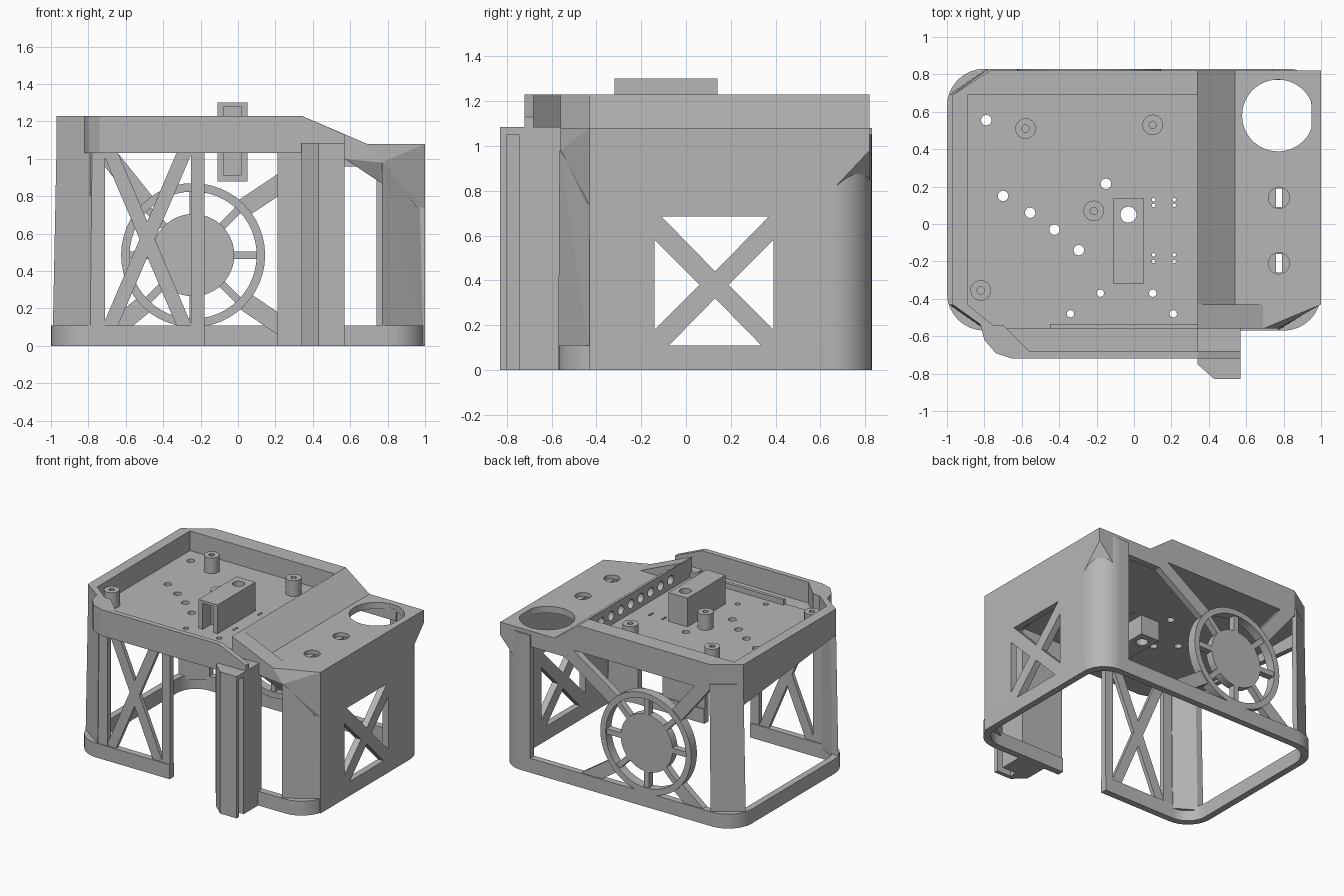
import bpy, bmesh, math
from mathutils import Vector

if "Cube" in bpy.data.objects:
    bpy.data.objects.remove(bpy.data.objects["Cube"])

gray = bpy.data.materials.new("plain gray")
gray.use_nodes = True
gray.diffuse_color = (0.47, 0.47, 0.47, 1)
gray.node_tree.nodes["Principled BSDF"].inputs["Base Color"].default_value = (0.47, 0.47, 0.47, 1)


def finish(name, bm):
    bmesh.ops.recalc_face_normals(bm, faces=bm.faces)
    me = bpy.data.meshes.new(name)
    bm.to_mesh(me)
    bm.free()
    me.materials.append(gray)
    ob = bpy.data.objects.new(name, me)
    bpy.context.collection.objects.link(ob)
    return ob


def prism(name, pts, axis, lo, hi):
    """Extrude a 2D outline along an axis."""
    put = {"x": lambda p, t: (t, p[0], p[1]),
           "y": lambda p, t: (p[0], t, p[1]),
           "z": lambda p, t: (p[0], p[1], t)}[axis]
    bm = bmesh.new()
    a = [bm.verts.new(put(p, lo)) for p in pts]
    b = [bm.verts.new(put(p, hi)) for p in pts]
    bm.faces.new(a)
    bm.faces.new(b[::-1])
    for i in range(len(pts)):
        j = (i + 1) % len(pts)
        bm.faces.new((a[i], a[j], b[j], b[i]))
    return finish(name, bm)


def hull(name, pts):
    bm = bmesh.new()
    for p in pts:
        bm.verts.new(p)
    res = bmesh.ops.convex_hull(bm, input=bm.verts)
    bmesh.ops.delete(bm, geom=[v for v in res["geom_interior"] if isinstance(v, bmesh.types.BMVert)], context="VERTS")
    bmesh.ops.dissolve_limit(bm, angle_limit=0.01, verts=bm.verts, edges=bm.edges)
    return finish(name, bm)


def box(name, x0, x1, y0, y1, z0, z1):
    return prism(name, [(x0, y0), (x1, y0), (x1, y1), (x0, y1)], "z", z0, z1)


def arc(c, r, a0, a1, n):
    return [(c[0] + r * math.cos(math.radians(a0 + (a1 - a0) * i / n)),
             c[1] + r * math.sin(math.radians(a0 + (a1 - a0) * i / n))) for i in range(n + 1)]


def disc(name, c, r, axis, lo, hi, n=24):
    return prism(name, arc(c, r, 0, 360, n)[:-1], axis, lo, hi)


def bar(name, a, b, w, axis, lo, hi):
    a, b = Vector(a), Vector(b)
    d = (b - a).normalized() * w / 2
    s = Vector((-d.y, d.x))
    return prism(name, [a + s, b + s, b - s, a - s], axis, lo, hi)


def cut(ob, cutters):
    """Subtract the cutters and bake the result."""
    for c in cutters:
        m = ob.modifiers.new("cut", "BOOLEAN")
        m.operation, m.solver, m.object = "DIFFERENCE", "EXACT", c
    dg = bpy.context.evaluated_depsgraph_get()
    me = bpy.data.meshes.new_from_object(ob.evaluated_get(dg))
    ob.modifiers.clear()
    ob.data = me
    for c in cutters:
        bpy.data.objects.remove(c)


def smooth(ob):
    bpy.ops.object.select_all(action="DESELECT")
    bpy.context.view_layer.objects.active = ob
    ob.select_set(True)
    bpy.ops.object.shade_smooth_by_angle()


def rounded(x0, x1, y0, y1, r):
    return (arc((x1 - r, y1 - r), r, 0, 90, 8) + arc((x0 + r, y1 - r), r, 90, 180, 8)
            + arc((x0 + r, y0 + r), r, 180, 270, 8) + arc((x1 - r, y0 + r), r, 270, 360, 8))


# Base ring, open at the front
base = prism("base_ring", rounded(-1, 1, -0.57, 0.83, 0.2), "z", 0, 0.11)
cut(base, [prism("c", rounded(-0.95, 0.95, -0.52, 0.78, 0.16), "z", -0.1, 0.3),
           box("c", -0.18, 0.21, -0.7, -0.4, -0.1, 0.3)])
smooth(base)

# Deck plate with its holes
deck = prism("deck_plate", [(1, -0.43), (1, 0.82), (-0.77, 0.82), (-0.97, 0.69), (-0.97, -0.43),
                            (-0.78, -0.56), (0.6, -0.56), (0.6, -0.43)], "z", 1.03, 1.08)
holes = [disc("c", (0.77, 0.58), 0.192, "z", 0.9, 1.2, 48), disc("c", (-0.03, 0.05), 0.043, "z", 0.8, 1.2)]
for p in [(-0.79, 0.555), (-0.70, 0.15), (-0.555, 0.06), (-0.425, -0.03), (-0.295, -0.14), (-0.15, 0.215)]:
    holes.append(disc("c", p, 0.028, "z", 0.9, 1.2, 16))
for p in [(-0.18, -0.37), (0.1, -0.37), (-0.34, -0.48), (0.21, -0.48)]:
    holes.append(disc("c", p, 0.02, "z", 0.9, 1.2, 12))
for x in (0.105, 0.215):
    for y in (0.13, 0.1, -0.165, -0.2):
        holes.append(disc("c", (x, y), 0.01, "z", 0.9, 1.2, 8))
for y in (0.14, -0.21):
    holes.append(disc("c", (0.775, y), 0.057, "z", 1.05, 1.2))
    holes.append(box("c", 0.76, 0.79, y - 0.05, y + 0.05, 0.9, 1.06))
cut(deck, holes)

# Tray rim, slanted side band and sloped step
prism("tray_rim", [(0.34, 0.82), (-0.77, 0.82), (-0.97, 0.69), (-0.97, -0.43), (-0.79, -0.56),
                   (-0.73, -0.56), (-0.89, -0.43), (-0.89, 0.69), (0.34, 0.69)], "z", 1.08, 1.23)
prism("side_band", [(-0.43, 1.03), (0.69, 0.92), (0.69, 1.08), (-0.43, 1.08)], "x", -0.97, -0.93)
step = prism("sloped_step", [(0.34, 1.08), (0.34, 1.23), (0.54, 1.08)], "y", -0.43, 0.82)
cut(step, [disc("c", (-0.3 + 0.12 * i, 1.15), 0.035, "x", 0.3, 0.39, 16) for i in range(8)])
prism("front_slope", [(0.34, 1.08), (0.34, 1.23), (0.69, 1.08)], "y", -0.56, -0.43)
box("front_ledge", -0.45, 0.34, -0.56, -0.535, 1.08, 1.12)

# Standoffs
for p in [(-0.58, 0.51), (0.10, 0.53), (-0.215, 0.07), (-0.82, -0.355)]:
    post = disc("standoff", p, 0.055, "z", 1.07, 1.2)
    cut(post, [disc("c", p, 0.02, "z", 1.1, 1.3, 12)])
    smooth(post)

# Central slotted block through the deck
block = box("center_block", -0.11, 0.05, -0.32, 0.14, 0.88, 1.3)
cut(block, [disc("c", (-0.03, 0.05), 0.043, "z", 0.8, 1.4),
            box("c", -0.075, 0.015, -0.4, -0.22, 0.91, 1.28)])

# Front channel
prism("channel_wall", [(-0.82, -0.54), (-0.8, -0.62), (-0.74, -0.69), (-0.65, -0.72), (0.34, -0.72),
                       (0.34, -0.68), (-0.56, -0.68), (-0.7, -0.54)], "z", 1.03, 1.23)
prism("channel_floor", [(-0.8, -0.54), (-0.8, -0.62), (-0.65, -0.71), (0.57, -0.71), (0.57, -0.54)],
      "z", 1.03, 1.07)
prism("channel_end", [(0.34, 1.03), (0.34, 1.23), (0.57, 1.13), (0.57, 1.03)], "y", -0.72, -0.68)

# Chamfered corner pillars on the right side
for name, y0, y1, t in [("front_right_pillar", -0.43, -0.57, 0.05), ("back_right_pillar", 0.69, 0.83, -0.05)]:
    hull(name, [(-0.99, y0, 0.08), (-0.79, y1, 0.08), (-0.94, y0, 0.08), (-0.79, y1 + t, 0.08),
                (-0.97, y0, 1.08), (-0.78, y1, 1.08), (-0.92, y0, 1.08), (-0.78, y1 + t, 1.08)])

# Front left pillar and the bevelled corner above it
hull("front_left_pillar", [(0.99, -0.43, 0.08), (0.77, -0.57, 0.08), (0.95, -0.41, 0.08), (0.77, -0.52, 0.08),
                           (0.97, -0.43, 0.8), (0.77, -0.565, 0.98), (0.93, -0.41, 0.8), (0.77, -0.52, 0.98)])
hull("front_left_bevel", [(1, -0.43, 1.08), (1, -0.43, 0.74), (0.96, -0.44, 0.74), (0.77, -0.56, 0.98),
                          (0.69, -0.56, 1.08), (0.57, -0.56, 1.08), (0.57, -0.56, 1.0), (0.57, -0.43, 1.08),
                          (0.96, -0.41, 0.76), (0.57, -0.43, 1.03)])

# Left wall with crossed window
wall = box("left_wall", 0.95, 1, -0.43, 0.65, 0, 1.08)
tris = [[(-0.11, 0.685), (0.37, 0.685), (0.13, 0.44)], [(-0.11, 0.075), (0.37, 0.075), (0.13, 0.32)],
        [(-0.14, 0.58), (-0.14, 0.18), (0.06, 0.38)], [(0.39, 0.58), (0.39, 0.18), (0.19, 0.38)]]
cut(wall, [prism("c", t, "x", 0.8, 1.2) for t in tris])

# Rounded back left corner with a square top
corner = prism("back_left_corner", arc((0.82, 0.65), 0.18, 0, 90, 12) + [(0.74, 0.83), (0.74, 0.78)]
               + arc((0.82, 0.65), 0.13, 90, 0, 12), "z", 0, 1.05)
smooth(corner)
hull("corner_cap", [(1, 0.65, 0.8), (1, 0.82, 0.98), (0.84, 0.82, 0.8),
                    (1, 0.65, 1.08), (1, 0.82, 1.08), (0.84, 0.82, 1.08)])
box("back_header", 0.4, 0.8, 0.77, 0.82, 0.96, 1.05)

# Crossed front panel
box("panel_left_strip", -0.79, -0.71, -0.565, -0.525, 0.05, 1.04)
box("panel_right_strip", -0.25, -0.18, -0.565, -0.525, 0, 1.04)
for x0, x1 in [(-0.69, -0.28), (-0.28, -0.69)]:
    bar("panel_brace", (x0, 0.09), (x1, 1.05), 0.075, "y", -0.56, -0.53)

# Front post with a side groove and its backing panel
box("post_panel", 0.21, 0.57, -0.57, -0.53, 0, 1.04)
post = prism("front_post", [(0.43, -0.83), (0.57, -0.83), (0.57, -0.56), (0.34, -0.56), (0.34, -0.75)],
             "z", 0, 1.085)
cut(post, [box("c", 0.45, 0.7, -0.80, -0.745, -0.1, 1.05)])

# Back wheel guard: ring, hub, spokes and diagonal braces
C = (-0.24, 0.485)
ring = disc("wheel_ring", C, 0.385, "y", 0.76, 0.83, 48)
cut(ring, [disc("c", C, 0.34, "y", 0.6, 1, 48)])
smooth(ring)
smooth(disc("wheel_hub", C, 0.22, "y", 0.76, 0.82, 48))
for k in range(8):
    d = Vector((math.cos(k * math.pi / 4), math.sin(k * math.pi / 4)))
    bar("wheel_spoke", Vector(C) + d * 0.2, Vector(C) + d * 0.35, 0.04, "y", 0.77, 0.82)
for a, b in [((-0.73, 1.06), (-0.49, 0.76)), ((0.5, 1.05), (0.02, 0.73)),
             ((0.3, 0.06), (0.02, 0.25)), ((-0.7, 0.06), (-0.49, 0.23))]:
    bar("wheel_brace", a, b, 0.1, "y", 0.77, 0.82)
